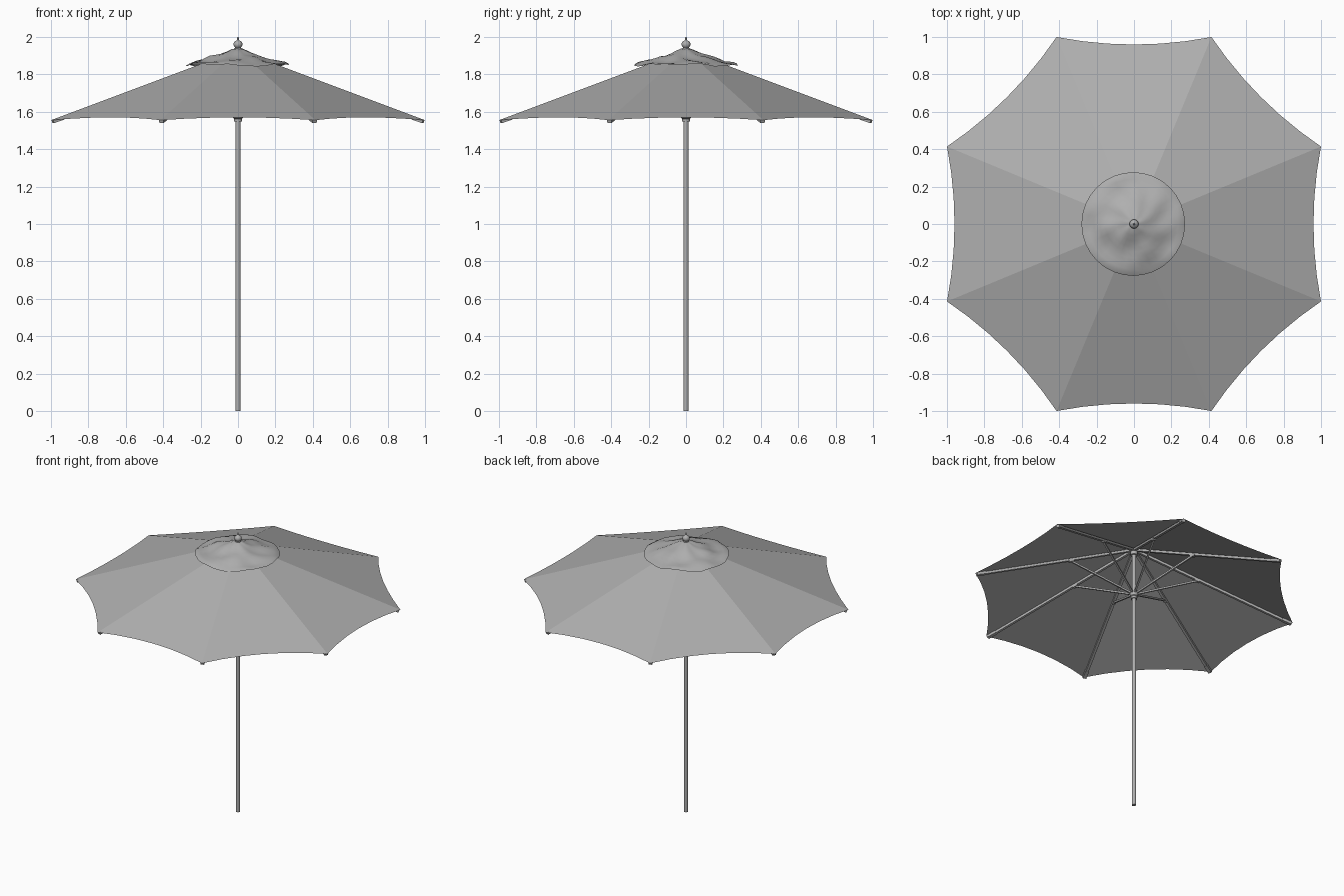
import bpy, bmesh, math
from mathutils import Vector

if "Cube" in bpy.data.objects:
    bpy.data.objects.remove(bpy.data.objects["Cube"])

APEX, SLOPE, R = 1.93, 0.347, 1.082   # canopy ridge line
ANGLES = [math.radians(22.5 + 45 * k) for k in range(8)]

grey = bpy.data.materials.new("dark_grey")
grey.diffuse_color = (0.43, 0.43, 0.43, 1)
grey.use_nodes = True
grey.node_tree.nodes["Principled BSDF"].inputs["Base Color"].default_value = grey.diffuse_color


def make(name, bm, smooth=None):
    bmesh.ops.recalc_face_normals(bm, faces=bm.faces)
    me = bpy.data.meshes.new(name)
    bm.to_mesh(me)
    bm.free()
    me.materials.append(grey)
    ob = bpy.data.objects.new(name, me)
    bpy.context.collection.objects.link(ob)
    if smooth:
        bpy.ops.object.select_all(action='DESELECT')
        bpy.context.view_layer.objects.active = ob
        ob.select_set(True)
        bpy.ops.object.shade_smooth_by_angle(angle=math.radians(smooth))
    return ob


def lathe(name, profile, n=20):
    bm = bmesh.new()
    rings = []
    for r, z in profile:
        if r == 0:
            rings.append([bm.verts.new((0, 0, z))] * n)
        else:
            rings.append([bm.verts.new((r * math.cos(2 * math.pi * i / n),
                                        r * math.sin(2 * math.pi * i / n), z)) for i in range(n)])
    for a, b in zip(rings, rings[1:]):
        for i in range(n):
            j = (i + 1) % n
            bm.faces.new(list(dict.fromkeys([a[i], a[j], b[j], b[i]])))
    return make(name, bm, 40)


def bar(name, p, q, width, height):
    p, q = Vector(p), Vector(q)
    bm = bmesh.new()
    bmesh.ops.create_cube(bm, size=1)
    ob = make(name, bm)
    for v in ob.data.vertices:
        v.co = Vector((v.co.x * width, v.co.y * height, v.co.z * (q - p).length))
    ob.rotation_euler = (q - p).to_track_quat('Z', 'Y').to_euler()
    ob.location = (p + q) / 2
    return ob


def polar(r, a, z):
    return (r * math.cos(a), r * math.sin(a), z)


# Canopy: eight flat panels with edges scooped inwards
bm = bmesh.new()
apex = bm.verts.new((0, 0, APEX))
rim, N = [], 6
for a in ANGLES:
    c0, c1 = Vector(polar(R, a, 0)), Vector(polar(R, a + math.pi / 4, 0))
    mid = (c0 + c1).normalized()
    for i in range(N):
        t = i / N
        p = c0.lerp(c1, t) - mid * 0.04 * 4 * t * (1 - t)
        p.z = APEX - 0.375 * p.dot(mid)
        rim.append(bm.verts.new(p))
for i, v in enumerate(rim):
    bm.faces.new((apex, v, rim[(i + 1) % len(rim)]))
make("canopy", bm)

# Rumpled vent cap over the apex
bm = bmesh.new()
n, rings = 32, []
prof = [(0.03, 1.935), (0.06, 1.922), (0.09, 1.910), (0.12, 1.898), (0.15, 1.888),
        (0.18, 1.879), (0.21, 1.871), (0.24, 1.863), (0.26, 1.858), (0.277, 1.850)]
top = bm.verts.new((0, 0, 1.940))
for r, z in prof:
    ring = []
    for i in range(n):
        a = 2 * math.pi * i / n
        x, y, _ = polar(r, a, 0)
        w = min(1, r / 0.15) * (0.005 * math.sin(3 * a + 30 * r) + 0.004 * math.sin(7 * a - 25 * r + 1)
                                + 0.004 * math.sin(38 * x + 1) * math.sin(34 * y + 2))
        ring.append(bm.verts.new((x - 0.004, y, z + w)))
    rings.append(ring)
for i in range(n):
    j = (i + 1) % n
    bm.faces.new((top, rings[0][i], rings[0][j]))
    for p, q in zip(rings, rings[1:]):
        bm.faces.new((p[i], q[i], q[j], p[j]))
make("vent_cap", bm, 60)

# Pole, hubs and finial
lathe("pole", [(0, 0), (0.0135, 0), (0.0135, 1.93), (0, 1.93)])
lathe("upper_hub", [(0.0135, 1.875), (0.024, 1.875), (0.024, 1.905), (0.0135, 1.905)])
lathe("sliding_hub", [(0.0135, 1.547), (0.021, 1.547), (0.021, 1.562), (0.026, 1.566),
                      (0.026, 1.605), (0.020, 1.605), (0.020, 1.615), (0.0135, 1.615)])
ball = [(0.024 * math.sin(math.radians(d)), 1.960 - 0.022 * math.cos(math.radians(d)))
        for d in range(40, 165, 15)]
lathe("finial", [(0, 1.930), (0.018, 1.930), (0.018, 1.940)] + ball
      + [(0.005, 1.984), (0.004, 1.998), (0, 2.0)])

# Ribs, struts, brackets and tip pockets
for k, a in enumerate(ANGLES):
    def under(r, drop):
        return polar(r, a, APEX - SLOPE * r - drop)
    bar(f"rib_{k}", under(0.02, 0.014), under(1.07, 0.012), 0.018, 0.016)
    bar(f"tip_pocket_{k}", under(1.01, 0.012), under(1.072, 0.010), 0.024, 0.018)
    bar(f"strut_{k}", polar(0.018, a, 1.590), under(0.43, 0.022), 0.011, 0.012)
    bar(f"strut_bracket_{k}", under(0.415, 0.020), under(0.445, 0.020), 0.020, 0.018)
